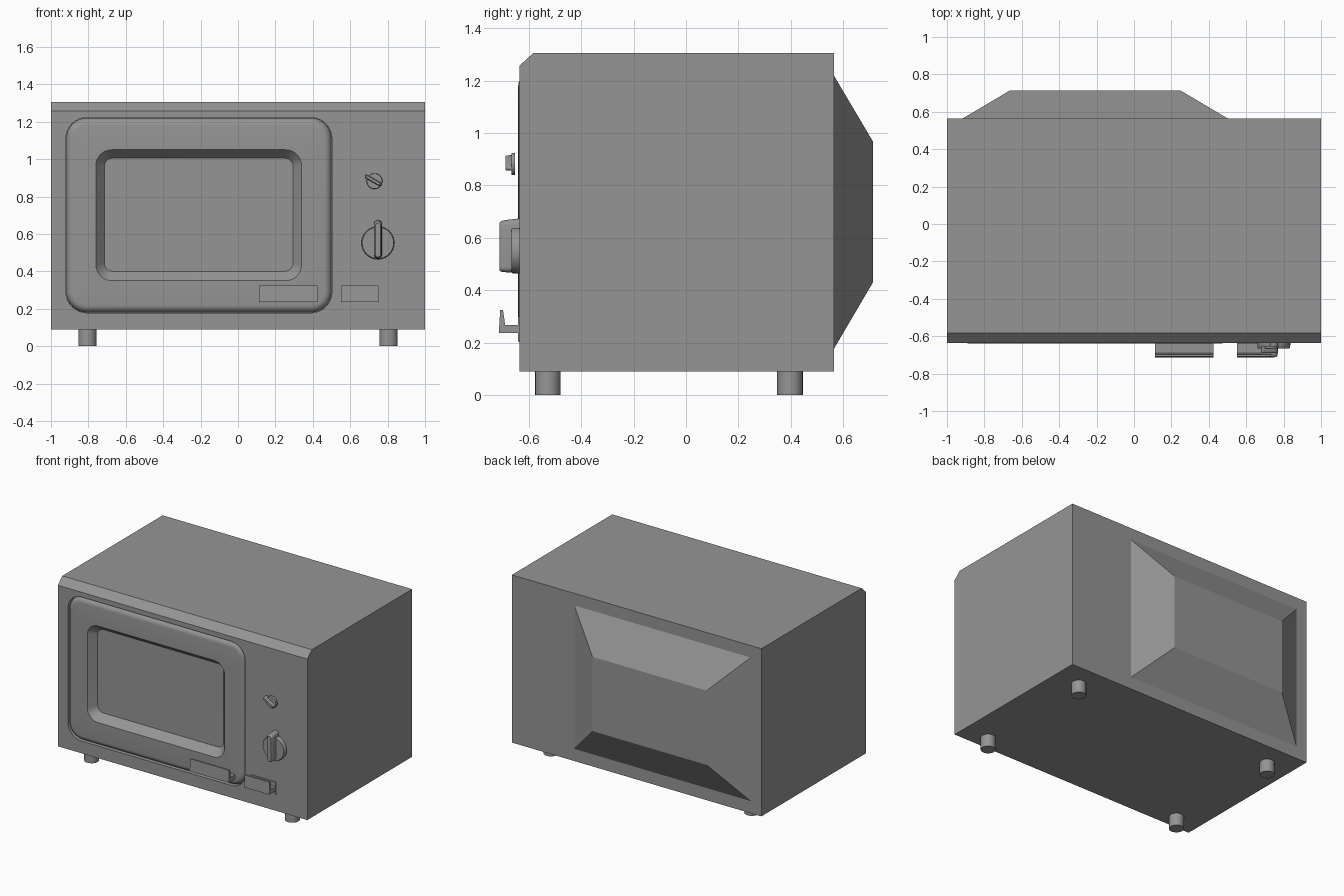
import bpy, bmesh
from math import sin, cos, pi, radians

cube = bpy.data.objects.get("Cube")
if cube:
    bpy.data.objects.remove(cube, do_unlink=True)

grey = bpy.data.materials.new("grey")
grey.use_nodes = True
grey.diffuse_color = (0.3, 0.3, 0.3, 1)
grey.node_tree.nodes["Principled BSDF"].inputs["Base Color"].default_value = (0.3, 0.3, 0.3, 1)

FRONT, BACK = -0.635, 0.565


def loft(name, rings, angle=40):
    """Join matching rings of points into a closed solid."""
    bm = bmesh.new()
    loops = [[bm.verts.new(p) for p in ring] for ring in rings]
    n = len(loops[0])
    for a, b in zip(loops, loops[1:]):
        for i in range(n):
            j = (i + 1) % n
            bm.faces.new((a[i], a[j], b[j], b[i]))
    bm.faces.new(loops[0])
    bm.faces.new(loops[-1])
    bmesh.ops.recalc_face_normals(bm, faces=bm.faces)
    me = bpy.data.meshes.new(name)
    bm.to_mesh(me)
    bm.free()
    me.materials.append(grey)
    ob = bpy.data.objects.new(name, me)
    bpy.context.collection.objects.link(ob)
    smooth(ob, angle)
    return ob


def smooth(ob, angle):
    bpy.ops.object.select_all(action='DESELECT')
    ob.select_set(True)
    bpy.context.view_layer.objects.active = ob
    bpy.ops.object.shade_smooth_by_angle(angle=radians(angle))


def rect(x0, x1, z0, z1, y):
    return [(x0, y, z0), (x1, y, z0), (x1, y, z1), (x0, y, z1)]


def rounded(x0, x1, z0, z1, r, y, steps=8):
    """Rounded rectangle facing the front."""
    corners = [(x1 - r, z1 - r), (x0 + r, z1 - r), (x0 + r, z0 + r), (x1 - r, z0 + r)]
    return [(cx + r * cos(a), y, cz + r * sin(a))
            for k, (cx, cz) in enumerate(corners)
            for a in [(k + i / steps) * pi / 2 for i in range(steps + 1)]]


def inset_door(d, y):
    return rounded(-0.918 + d, 0.5 - d, 0.18 + d, 1.22 - d, 0.11 - d, y)


def along_x(profile, x0, x1):
    return [[(x, y, z) for y, z in profile] for x in (x0, x1)]


# Casing with a chamfered top front edge
body = loft("casing", along_x([(FRONT, 0.09), (BACK, 0.09), (BACK, 1.305),
                               (-0.583, 1.305), (FRONT, 1.257)], -1, 1))

# Recess that holds the door
cutter = loft("door_recess_cutter", [inset_door(-0.002, -0.8), inset_door(-0.002, -0.57)])
cutter.hide_render = True
cut = body.modifiers.new("recess", 'BOOLEAN')
cut.operation = 'DIFFERENCE'
cut.solver = 'EXACT'
cut.object = cutter
bpy.context.view_layer.objects.active = body
bpy.ops.object.modifier_apply(modifier="recess")
bpy.data.objects.remove(cutter, do_unlink=True)
smooth(body, 45)

# Door: rounded rim, flat frame, tapered opening and window pane
R, FACE = 0.04, -0.64
rim = [inset_door(R * (1 - cos(a)), FACE + R * (1 - sin(a)))
       for a in [i / 6 * pi / 2 for i in range(7)]]
loft("door", [inset_door(0, -0.572)] + rim + [
    rounded(-0.76, 0.34, 0.35, 1.05, 0.085, FACE),
    rounded(-0.715, 0.295, 0.4, 1.005, 0.045, -0.585)])

# Rear housing
loft("rear_housing", [rect(-0.915, 0.5, 0.178, 1.218, BACK - 0.005),
                      rect(-0.915, 0.5, 0.178, 1.218, BACK),
                      rect(-0.665, 0.25, 0.43, 0.968, 0.713)], 20)

# Hooked door handle and latch with its backing plate
hook = [(-0.63, 0.237), (-0.714, 0.237), (-0.709, 0.325),
        (-0.698, 0.325), (-0.69, 0.268), (-0.63, 0.268)]
loft("door_handle", along_x(hook, 0.112, 0.425), 20)
loft("latch", along_x(hook, 0.55, 0.75), 20)
loft("latch_plate", [rect(0.55, 0.75, 0.205, 0.3, y) for y in (FRONT + 0.01, -0.641)])


# Rotary knobs: a dial with a raised pointer grip
def disc(r, y):
    return [(r * cos(2 * pi * i / 32), y, r * sin(2 * pi * i / 32)) for i in range(32)]


def knob(name, location, scale, turn):
    dial = loft(name + "_dial", [disc(0.088, 0), disc(0.087, -0.026), disc(0.084, -0.03)])
    grip = loft(name + "_grip", [rounded(-w, w, -h, top, w * 0.95, y, 5) for w, h, top, y in (
        (0.022, 0.084, 0.122, 0), (0.021, 0.083, 0.116, -0.055),
        (0.019, 0.081, 0.112, -0.07), (0.013, 0.076, 0.106, -0.076))])
    for ob in (dial, grip):
        ob.location = location
        ob.scale = (scale,) * 3
        ob.rotation_euler.y = radians(turn)


knob("timer_knob", (0.748, FRONT, 0.552), 1, 0)
knob("power_knob", (0.73, -0.652, 0.882), 0.48, -60)

# Feet
for side, x in (("right", -0.805), ("left", 0.805)):
    for end, y in (("front", -0.527), ("back", 0.397)):
        loft(f"{end}_{side}_foot", [
            [(x + 0.049 * cos(a), y + 0.049 * sin(a), z)
             for a in [2 * pi * i / 20 for i in range(20)]] for z in (0, 0.095)])
